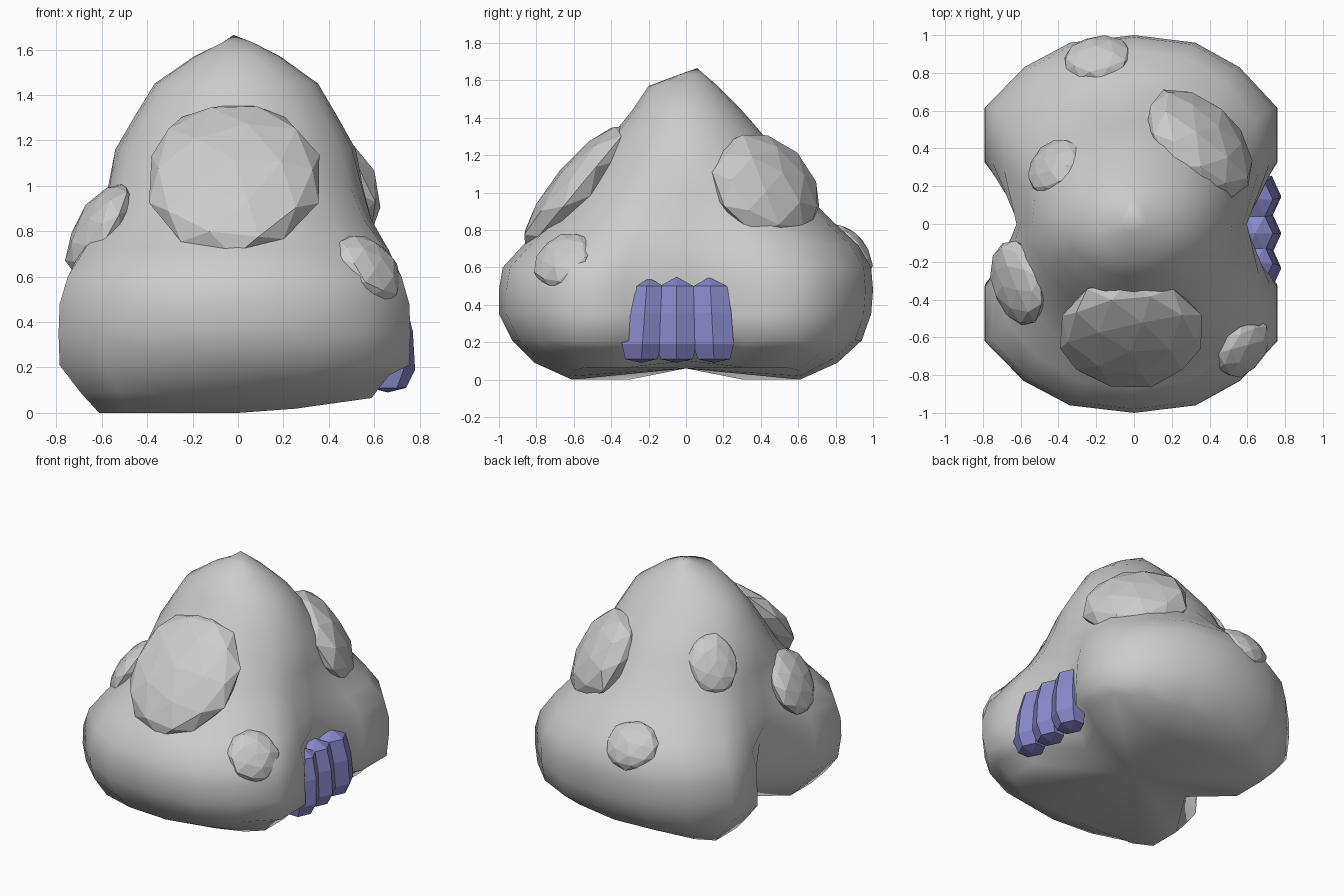
import bpy, bmesh, math, random
from mathutils import Vector, Matrix

if "Cube" in bpy.data.objects:
    bpy.data.objects.remove(bpy.data.objects["Cube"])

random.seed(4)


def finish(name, bm, smooth=False, mat=None):
    bmesh.ops.recalc_face_normals(bm, faces=bm.faces[:])
    me = bpy.data.meshes.new(name)
    bm.to_mesh(me)
    bm.free()
    for p in me.polygons:
        p.use_smooth = smooth
    ob = bpy.data.objects.new(name, me)
    bpy.context.collection.objects.link(ob)
    if mat:
        me.materials.append(mat)
    return ob


def loft(bm, rings, bottom, top):
    loops = [[bm.verts.new(p) for p in r] for r in rings]
    n = len(loops[0])
    for a, b in zip(loops, loops[1:]):
        for i in range(n):
            j = (i + 1) % n
            bm.faces.new((a[i], a[j], b[j], b[i]))
    for loop, tip in ((loops[0], bottom), (loops[-1], top)):
        v = bm.verts.new(tip)
        for i in range(n):
            bm.faces.new((loop[i], loop[(i + 1) % n], v))


# Body: outline turns from square feet to a two-lobed peanut to an oval peak
OUTLINES = [
    [(0, 1), (.35, .94), (.65, .76), (.87, .5), (.97, .25)],   # 0 oval
    [(0, 1), (.43, .96), (.74, .83), (1, .62), (1, .33)],      # 1 peanut
    [(0, 1), (.43, 1), (.8, .98), (1, .88), (1, .5)]]          # 2 square feet


def outline(z, yf, yb, w, c, t):
    k = min(int(t), 1)
    f = t - k

    def quarter(y):
        q = [((p[0] * f + o[0] * (1 - f)) * w, (p[1] * f + o[1] * (1 - f)) * y)
             for p, o in zip(OUTLINES[k + 1], OUTLINES[k])]
        return q + [(c, 0)]
    back, front = quarter(yb), quarter(yf)
    right = back + [(x, -y) for x, y in reversed(front[:-1])]
    left = [(-x, y) for x, y in reversed(right[1:-1])]
    pts = []
    for x, y in right + left:
        x = x * .98 if x > 0 else x * 1.02
        h = z
        if z < .2:
            h += .06 * max(0, 1 - abs(y) / .3)        # arch under the waist
            h += .14 * max(0, x - .12)                # raised right edge
        pts.append((x, y, h))
    return pts


levels = [
    (0, .61, .61, .60, .42, 2), (.09, .81, .81, .68, .46, 1.4),
    (.21, .93, .94, .77, .50, 1.05), (.35, 1, .99, .775, .54, 1),
    (.48, 1, 1, .77, .57, 1), (.60, .98, .99, .735, .60, 1),
    (.72, .87, .92, .68, .61, .8),
    (.85, .73, .78, .61, .59, .45), (1.0, .61, .63, .57, .56, .1),
    (1.16, .49, .54, .53, .53, 0), (1.30, .40, .42, .45, .45, 0),
    (1.45, .28, .29, .36, .36, 0), (1.57, .20, .17, .19, .19, 0),
    (1.63, .04, .10, .07, .07, 0)]
bm = bmesh.new()
loft(bm, [outline(*l) for l in levels], (0, 0, .06), (-.02, .06, 1.665))
finish("body", bm, smooth=True)


# Faceted lumps: squashed spheres facing outwards
def lump(name, centre, normal, a, b, thick):
    bm = bmesh.new()
    bmesh.ops.create_icosphere(bm, subdivisions=2, radius=1)
    for v in bm.verts:
        v.co *= random.uniform(.96, 1.03)
    rot = Vector(normal).to_track_quat('Z', 'Y').to_matrix().to_4x4()
    m = Matrix.Translation(centre) @ rot @ Matrix.Diagonal((a, b, thick, 1))
    bmesh.ops.transform(bm, matrix=m, verts=bm.verts[:])
    finish(name, bm)


lump("front_lump", (-.02, -.57, 1.03), (0, -.77, .64), .39, .44, .14)
lump("right_back_lump", (.34, .42, 1.02), (.62, .55, .5), .35, .34, .17)
lump("left_back_lump", (-.42, .30, 1.12), (-.7, .5, .5), .17, .21, .08)
lump("left_front_lump", (-.61, -.31, .81), (-.85, -.2, .5), .23, .23, .10)
lump("right_front_lump", (.57, -.65, .63), (.65, -.5, .55), .18, .18, .10)
lump("back_lump", (-.19, .87, .69), (-.1, .75, .6), .19, .17, .09)

# Purple claws on the right side, pressed together and flared at the toes
purple = bpy.data.materials.new("claw_purple")
purple.diffuse_color = (.25, .25, .6, 1)
purple.use_nodes = True
purple.node_tree.nodes["Principled BSDF"].inputs["Base Color"].default_value = purple.diffuse_color
claw = [(.11, .66, .08, .09), (.19, .68, .10, .115), (.36, .67, .10, .11),
        (.50, .65, .085, .095)]
for k, (y0, lean) in enumerate(((-.21, -.03), (-.05, 0), (.13, .02))):
    bm = bmesh.new()
    rings = []
    for z, x, rx, ry in claw:
        y = y0 + lean * (.5 - z) / .4
        rings.append([(x + rx * math.cos(i * math.pi / 3),
                       y + ry * math.sin(i * math.pi / 3) * 1.1, z) for i in range(6)])
    loft(bm, rings, (.66, y0 + lean, .09), (.64, y0, .55))
    finish("claw_%d" % (k + 1), bm, mat=purple)
